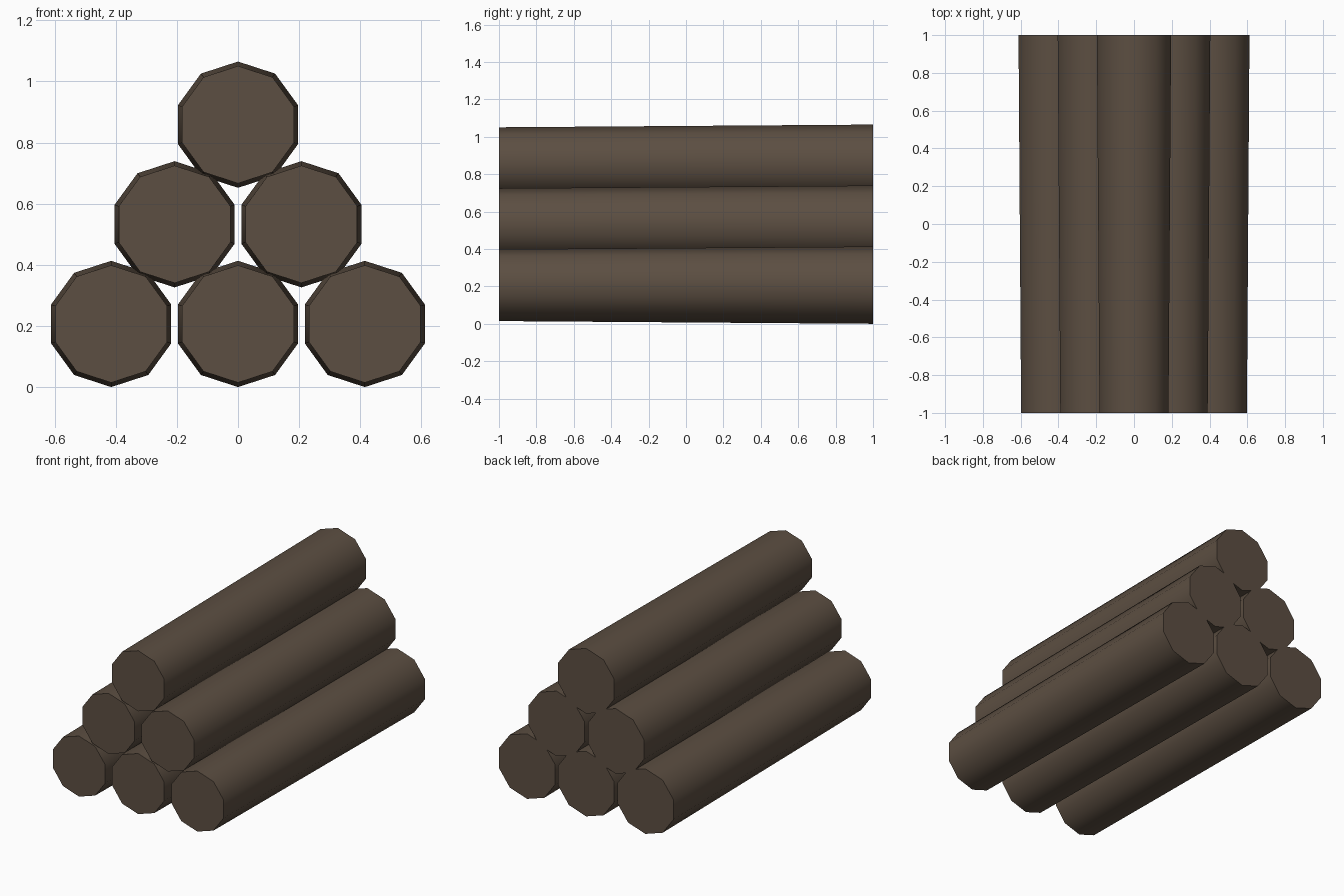
import bpy
from math import radians

cube = bpy.data.objects.get("Cube")
if cube:
    bpy.data.objects.remove(cube, do_unlink=True)

# Dark brown wood
wood = bpy.data.materials.new("dark_brown_wood")
wood.use_nodes = True
color = (0.107, 0.077, 0.054, 1)
wood.diffuse_color = color
bsdf = wood.node_tree.nodes["Principled BSDF"]
bsdf.inputs["Base Color"].default_value = color
bsdf.inputs["Roughness"].default_value = 0.9

BACK_RADIUS, FRONT_RADIUS = 0.2065, 0.192
LENGTH = 2
ROW_HEIGHT = 0.326
SPACING = 0.415


def add_log(name, x, z):
    """Ten-sided log, slightly thinner at the front end, one corner upward."""
    bpy.ops.mesh.primitive_cone_add(
        vertices=10, radius1=BACK_RADIUS, radius2=FRONT_RADIUS, depth=LENGTH,
        end_fill_type='NGON', location=(x, 0, z), rotation=(radians(90), 0, 0))
    log = bpy.context.object
    log.name = name
    log.data.materials.append(wood)
    bpy.ops.object.shade_smooth_by_angle(angle=radians(45))


# Pyramid stack: three logs, then two, then one
for row, (label, count) in enumerate((("bottom", 3), ("middle", 2), ("top", 1))):
    for i in range(count):
        add_log(f"{label}_log_{i + 1}",
                (i - (count - 1) / 2) * SPACING,
                BACK_RADIUS + row * ROW_HEIGHT)
